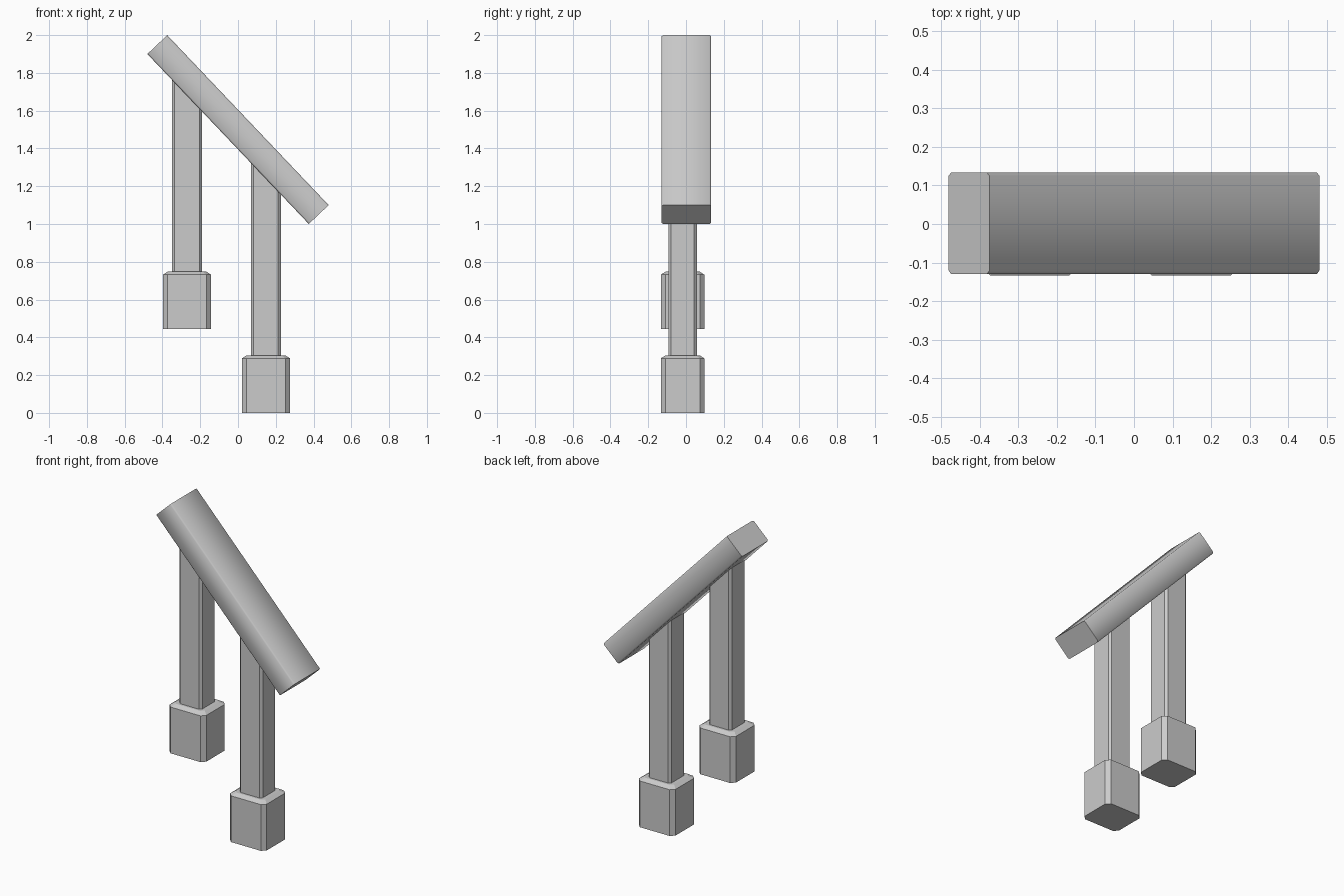
import bpy, bmesh, math

if "Cube" in bpy.data.objects:
    bpy.data.objects.remove(bpy.data.objects["Cube"])

RAIL_SLOPE = 0.9 / 0.855       # drop per unit x
RAIL_LEN, RAIL_W, RAIL_H = 1.241, 0.262, 0.145
Y_POST = -0.018


def octagon(hx, hy, c):
    """Rectangle outline with chamfered corners."""
    return [(hx, -hy + c), (hx, hy - c), (hx - c, hy), (-hx + c, hy),
            (-hx, hy - c), (-hx, -hy + c), (-hx + c, -hy), (hx - c, -hy)]


def loft(name, rings):
    """Closed solid through a stack of equal-sized rings."""
    bm = bmesh.new()
    loops = [[bm.verts.new(p) for p in ring] for ring in rings]
    n = len(loops[0])
    for a, b in zip(loops, loops[1:]):
        for i in range(n):
            j = (i + 1) % n
            bm.faces.new((a[i], a[j], b[j], b[i]))
    bm.faces.new(loops[0][::-1])
    bm.faces.new(loops[-1])
    bmesh.ops.recalc_face_normals(bm, faces=bm.faces)
    mesh = bpy.data.meshes.new(name)
    bm.to_mesh(mesh)
    bm.free()
    ob = bpy.data.objects.new(name, mesh)
    bpy.context.collection.objects.link(ob)
    return ob


def underside(x):
    return 1.0 + (0.375 - x) * RAIL_SLOPE


# Posts with chamfered corners standing on block footings
for side, cx, z0 in (("upper", -0.27, 0.443), ("lower", 0.148, 0.0)):
    base = octagon(0.127, 0.115, 0.024)
    top = octagon(0.102, 0.09, 0.02)
    loft(side + "_footing",
         [[(cx + x, Y_POST + y, z0 + z) for x, y in ring]
          for ring, z in ((base, 0), (base, 0.289), (top, 0.305))])
    shaft = octagon(0.079, 0.075, 0.014)
    loft(side + "_post",
         [[(cx + x, Y_POST + y, z0 + 0.3) for x, y in shaft],
          [(cx + x, Y_POST + y, underside(cx + x) + 0.01) for x, y in shaft]])

# Sloping handrail with softened long edges
section = octagon(RAIL_W / 2, RAIL_H / 2, 0.008)
rail = loft("handrail", [[(s * RAIL_LEN / 2, y, z) for y, z in section]
                         for s in (-1, 1)])
rail.location = (0, 0.002, 1.5)
rail.rotation_euler = (0, math.atan(RAIL_SLOPE), 0)
bpy.context.view_layer.objects.active = rail
rail.select_set(True)
bpy.ops.object.shade_smooth_by_angle(angle=math.radians(50))
